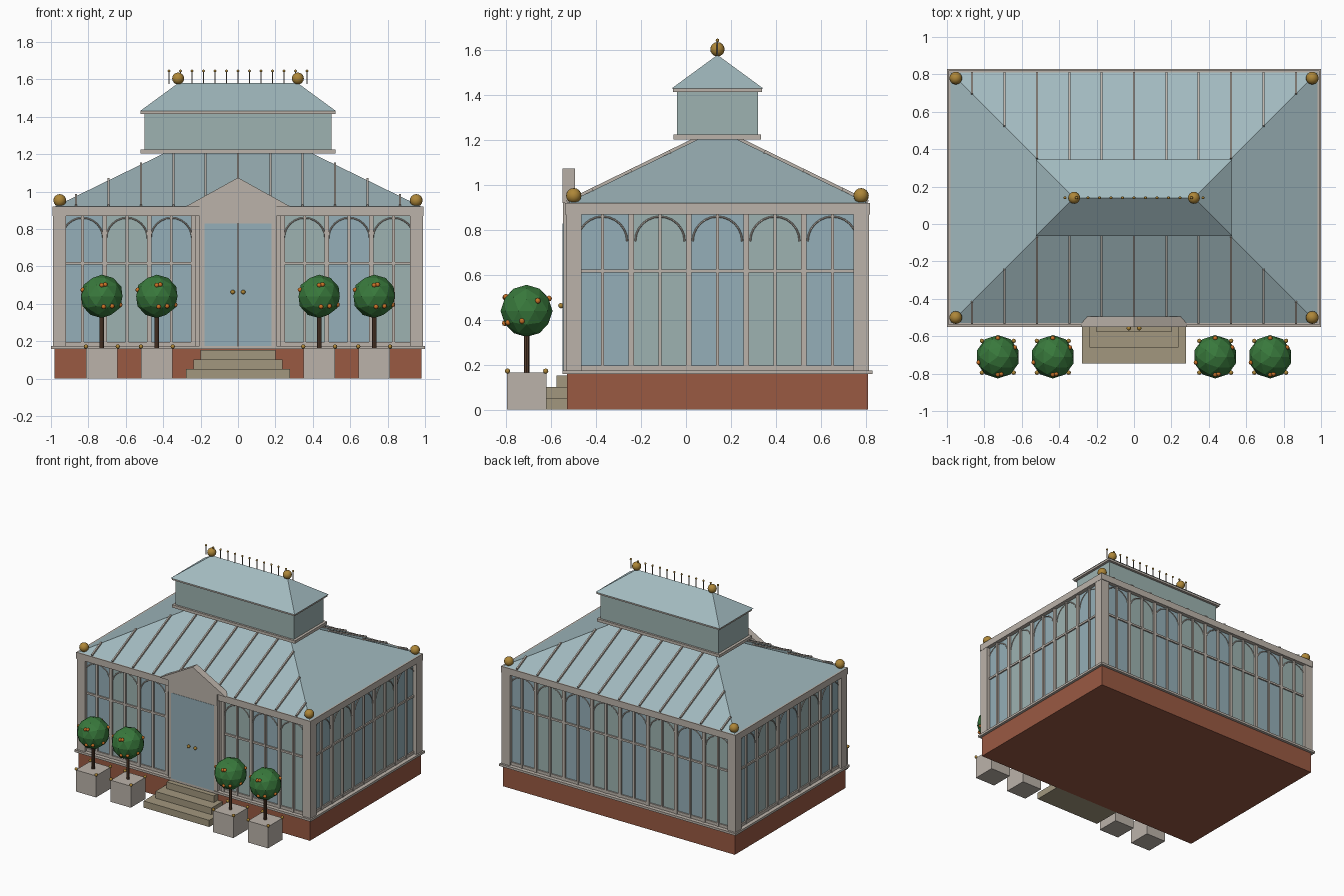
import bpy, bmesh, math
from mathutils import Matrix, Vector

if "Cube" in bpy.data.objects:
    bpy.data.objects.remove(bpy.data.objects["Cube"])

CY = 0.14  # building centre in y


def mat(name, r, g, b):
    m = bpy.data.materials.new(name)
    m.diffuse_color = (r, g, b, 1)
    m.use_nodes = True
    m.node_tree.nodes["Principled BSDF"].inputs["Base Color"].default_value = m.diffuse_color
    return m


STONE = mat("stone", .50, .45, .40)
BRICK = mat("brick", .32, .10, .055)
GLASS = mat("glass_blue", .30, .43, .48)
GLASS2 = mat("glass_green", .34, .45, .44)
ROOF = mat("roof_glass", .36, .49, .52)
STEP = mat("step_stone", .36, .31, .21)
GOLD = mat("gold", .42, .24, .04)
LEAF = mat("leaf", .04, .19, .045)
WOOD = mat("wood", .09, .045, .025)
FRUIT = mat("orange", .60, .17, .02)
IRON = mat("rib_metal", .24, .21, .18)


class Part:
    """Collects primitives into one named object."""
    def __init__(self, name, material):
        self.name, self.material, self.bm = name, material, bmesh.new()

    def box(self, x0, x1, y0, y1, z0, z1, m=Matrix()):
        t = Matrix.Translation(((x0 + x1) / 2, (y0 + y1) / 2, (z0 + z1) / 2))
        s = Matrix.Diagonal((x1 - x0, y1 - y0, z1 - z0, 1))
        bmesh.ops.create_cube(self.bm, size=1, matrix=m @ t @ s)

    def beam(self, a, b, w, h):
        a, b = Vector(a), Vector(b)
        d = b - a
        m = Matrix.Translation(a) @ d.to_track_quat('Y', 'Z').to_matrix().to_4x4()
        self.box(-w / 2, w / 2, 0, d.length, -h / 2, h / 2, m)

    def ball(self, p, r, seg=16):
        bmesh.ops.create_uvsphere(self.bm, u_segments=seg, v_segments=seg // 2,
                                  radius=r, matrix=Matrix.Translation(p))

    def ico(self, p, r, sub):
        bmesh.ops.create_icosphere(self.bm, subdivisions=sub, radius=r,
                                   matrix=Matrix.Translation(p))

    def rod(self, p, r, h, seg=8):
        bmesh.ops.create_cone(self.bm, cap_ends=True, segments=seg, radius1=r, radius2=r,
                              depth=h, matrix=Matrix.Translation(Vector(p) + Vector((0, 0, h / 2))))

    def hip(self, bx, by, z0, tx, ty, z1):
        ring = [(-1, -1), (1, -1), (1, 1), (-1, 1)]
        lo = [self.bm.verts.new((i * bx, CY + j * by, z0)) for i, j in ring]
        hi = [self.bm.verts.new((i * tx, CY + j * ty, z1)) for i, j in ring]
        for k in range(4):
            n = (k + 1) % 4
            self.bm.faces.new((lo[k], lo[n], hi[n], hi[k]))
        self.bm.faces.new(lo[::-1])
        self.bm.faces.new(hi)
        bmesh.ops.remove_doubles(self.bm, verts=self.bm.verts, dist=1e-5)

    def done(self, smooth=False):
        bmesh.ops.recalc_face_normals(self.bm, faces=self.bm.faces)
        for f in self.bm.faces:
            f.smooth = smooth
        me = bpy.data.meshes.new(self.name)
        self.bm.to_mesh(me)
        self.bm.free()
        me.materials.append(self.material)
        ob = bpy.data.objects.new(self.name, me)
        bpy.context.collection.objects.link(ob)
        return ob


def slab(name, material, hx, hy, z0, z1):
    p = Part(name, material)
    p.box(-hx, hx, CY - hy, CY + hy, z0, z1)
    p.done()


# base, sill, cornice
slab("brick_base", BRICK, .98, .67, 0, .16)
slab("sill", STONE, 1.0, .69, .158, .175)
slab("cornice", STONE, .992, .68, .87, .92)

# corner posts
p = Part("corner_posts", STONE)
for sx in (-1, 1):
    for sy in (-1, 1):
        x, y = sx * .955, CY + sy * .64
        p.box(x - .035, x + .035, y - .035, y + .035, .175, .87)
p.done()

# glazed walls: panes, mullions, transoms and arches on four sides
pane_a, pane_b = Part("wall_panes", GLASS), Part("wall_panes_alternate", GLASS2)
frame = Part("window_frames", STONE)
arch = bpy.data.curves.new("window_arches", 'CURVE')
arch.dimensions, arch.bevel_depth, arch.bevel_resolution = '3D', .004, 0
for side in range(4):
    half, d, n = ((.95, .64, 8), (.64, .95, 5))[side % 2]
    m = Matrix.Translation((0, CY, 0)) @ Matrix.Rotation(side * math.pi / 2, 4, 'Z')
    w = 2 * half / n
    for i in range(n):
        u = -half + i * w
        c = u + w / 2
        if side == 0 and i in (3, 4):
            continue  # doorway
        (pane_b if i % 2 else pane_a).box(u, u + w, -d - .01, -d + .01, .175, .87, m)
        for x, t in ((u, .012), (c, .007), (u + w, .012)):
            frame.box(x - t, x + t, -d - .024, -d + .02, .175, .87, m)
        frame.box(u, u + w, -d - .02, -d + .02, .61, .625, m)
        frame.box(u, u + w, -d - .02, -d + .02, .175, .197, m)
        s = arch.splines.new('POLY')
        s.points.add(12)
        for k, pt in enumerate(s.points):
            a = math.pi * k / 12
            v = m @ Vector((c + .11 * math.cos(a), -d - .014, .75 + .11 * math.sin(a)))
            pt.co = (*v, 1)
pane_a.done()
pane_b.done()
frame.done()
arch.materials.append(STONE)
bpy.context.collection.objects.link(bpy.data.objects.new("window_arches", arch))

# entrance: surround, double door, knobs, pediment, steps
p = Part("door_surround", STONE)
for s in (-1, 1):
    a, b = sorted((s * .18, s * .207))
    p.box(a, b, -.545, -.48, .175, .87)
    a, b = sorted((s * .2, s * .25))
    p.box(a, b, -.515, -.48, .175, .87)
p.box(-.207, .207, -.548, -.48, .83, .92)
p.done()
p = Part("double_door", GLASS)
k = Part("door_knobs", GOLD)
for s in (-1, 1):
    a, b = sorted((s * .002, s * .18))
    p.box(a, b, -.55, -.50, .175, .83)
    k.ball((s * .028, -.557, .463), .012, 12)
p.done()
k.done(True)
p = Part("pediment", STONE)
tri = [(-.28, .92), (.28, .92), (0, 1.075)]
f = p.bm.faces.new([p.bm.verts.new((x, -.55, z)) for x, z in tri])
ext = bmesh.ops.extrude_face_region(p.bm, geom=[f])
bmesh.ops.translate(p.bm, vec=(0, .055, 0),
                    verts=[g for g in ext["geom"] if isinstance(g, bmesh.types.BMVert)])
p.bm.faces.ensure_lookup_table()
if not f.is_valid or len(p.bm.faces) < 5:
    p.bm.faces.new([v for v in p.bm.verts if v.co.y < -.549])
p.done()
p = Part("front_steps", STEP)
for i, (hx, y) in enumerate(((.278, -.745), (.238, -.66), (.2, -.577))):
    p.box(-hx, hx, y, -.52, i * .051, (i + 1) * .051)
p.done()

# main roof with standing ribs
p = Part("main_roof", ROOF)
p.hip(.98, .67, .92, .395, .085, 1.205)
p.done()
p = Part("roof_ribs", STONE)
for i in range(-5, 6):
    x = i * .173
    t = min(.98 - abs(x), .585)
    for s in (-1, 1):
        p.beam((x, CY + s * .67, .924), (x, CY + s * (.67 - t), .924 + .487 * t), .011, .018)
p.done()

# lantern with hipped roof
slab("lantern_base", STONE, .52, .195, 1.203, 1.225)
slab("lantern_glass", GLASS2, .5, .18, 1.225, 1.415)
slab("lantern_cornice", STONE, .52, .198, 1.415, 1.43)
p = Part("lantern_roof", ROOF)
p.hip(.525, .205, 1.43, .32, 0, 1.58)
p.done()

# ridge cresting and gold finials
p = Part("ridge_cresting", IRON)
k = Part("cresting_tips", GOLD)
for i in range(-6, 7):
    p.rod((i * .0615, CY, 1.575), .0035, .07, 6)
    k.ball((i * .0615, CY, 1.645), .008, 8)
p.done()
k.done(True)
p = Part("finials", GOLD)
for sx in (-1, 1):
    p.ball((sx * .32, CY, 1.605), .032)
    for sy in (-1, 1):
        p.ball((sx * .953, CY + sy * .64, .953), .034)
p.done(True)

# potted orange trees
tub, studs = Part("planters", STONE), Part("planter_studs", GOLD)
trunk, crown, fruit = Part("tree_trunks", WOOD), Part("tree_crowns", LEAF), Part("oranges", FRUIT)
spots = [(-.102, -.03, .035), (0, -.095, .06), (.018, -.092, .063), (.01, -.097, -.055),
         (.055, -.083, -.052), (.098, -.02, -.045), (.09, .05, .045), (0, .1, .055),
         (-.06, .08, -.055)]
for x in (-.728, -.434, .434, .728):
    y = -.71
    tub.box(x - .085, x + .085, y - .088, y + .088, 0, .165)
    for i in (-1, 1):
        for j in (-1, 1):
            studs.ball((x + i * .085, y + j * .085, .172), .012, 8)
    trunk.rod((x, y, .16), .012, .22)
    crown.ico((x, y, .44), .116, 2)
    for q in spots:
        fruit.ball(Vector((x, y, .44)) + Vector(q), .013, 8)
for q in (tub, trunk, crown):
    q.done()
studs.done(True)
fruit.done(True)
